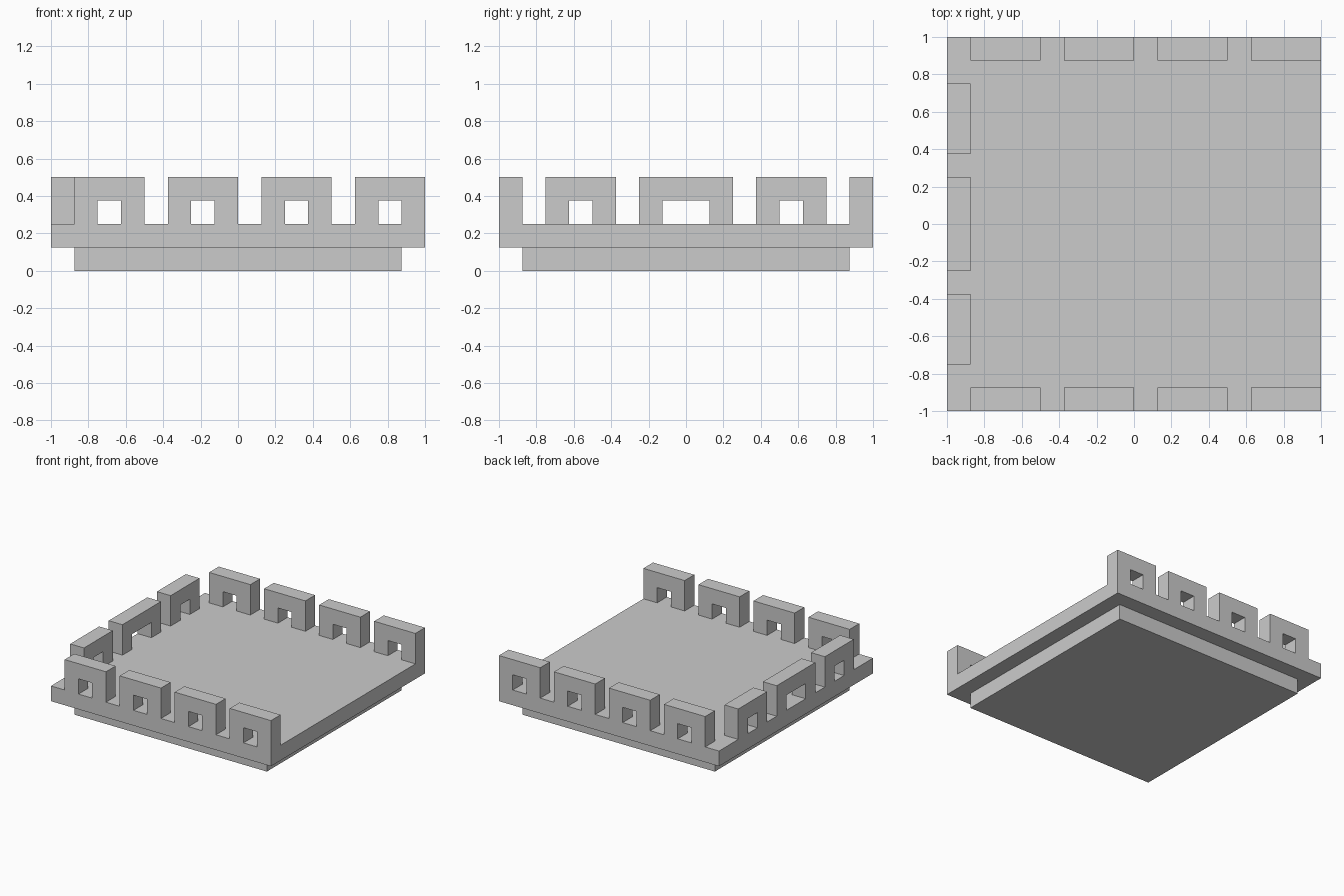
import bpy
import bmesh
from mathutils import Matrix

if "Cube" in bpy.data.objects:
    bpy.data.objects.remove(bpy.data.objects["Cube"])

T = 0.125  # wall thickness, also the basic module


def make_object(name, bm):
    bmesh.ops.recalc_face_normals(bm, faces=bm.faces)
    mesh = bpy.data.meshes.new(name)
    bm.to_mesh(mesh)
    bm.free()
    obj = bpy.data.objects.new(name, mesh)
    bpy.context.collection.objects.link(obj)
    return obj


def slab(name, half, z0, z1):
    bm = bmesh.new()
    m = Matrix.Translation((0, 0, (z0 + z1) / 2)) @ Matrix.Diagonal((2 * half, 2 * half, z1 - z0, 1))
    bmesh.ops.create_cube(bm, size=1, matrix=m)
    return make_object(name, bm)


def arch(name, a, b, along_x):
    """Square arch spanning a..b, extruded one wall thickness in from the edge."""
    z0, z1, z2 = 2 * T, 3 * T, 4 * T
    profile = [(a, z0), (a + T, z0), (a + T, z1), (b - T, z1),
               (b - T, z0), (b, z0), (b, z2), (a, z2)]
    bm = bmesh.new()
    face = bm.faces.new([bm.verts.new((u, -1, z) if along_x else (-1, u, z))
                         for u, z in profile])
    ext = bmesh.ops.extrude_face_region(bm, geom=[face], use_keep_orig=True)
    moved = [g for g in ext["geom"] if isinstance(g, bmesh.types.BMVert)]
    bmesh.ops.translate(bm, verts=moved, vec=(0, T, 0) if along_x else (T, 0, 0))
    return make_object(name, bm)


# Stepped floor
slab("lower_base", 1 - T, 0, T)
slab("upper_floor", 1, T, 2 * T)

# Front arches, mirrored to the back
for i in range(4):
    start = -0.875 + 0.5 * i
    obj = arch(f"front_back_arch_{i + 1}", start, start + 0.375, True)
    mod = obj.modifiers.new("mirror_to_back", "MIRROR")
    mod.use_axis = (False, True, False)

# Left side: wide centre arch and a mirrored pair of narrow ones
arch("left_centre_arch", -0.25, 0.25, False)
pair = arch("left_outer_arches", -0.75, -0.375, False)
mod = pair.modifiers.new("mirror_pair", "MIRROR")
mod.use_axis = (False, True, False)
